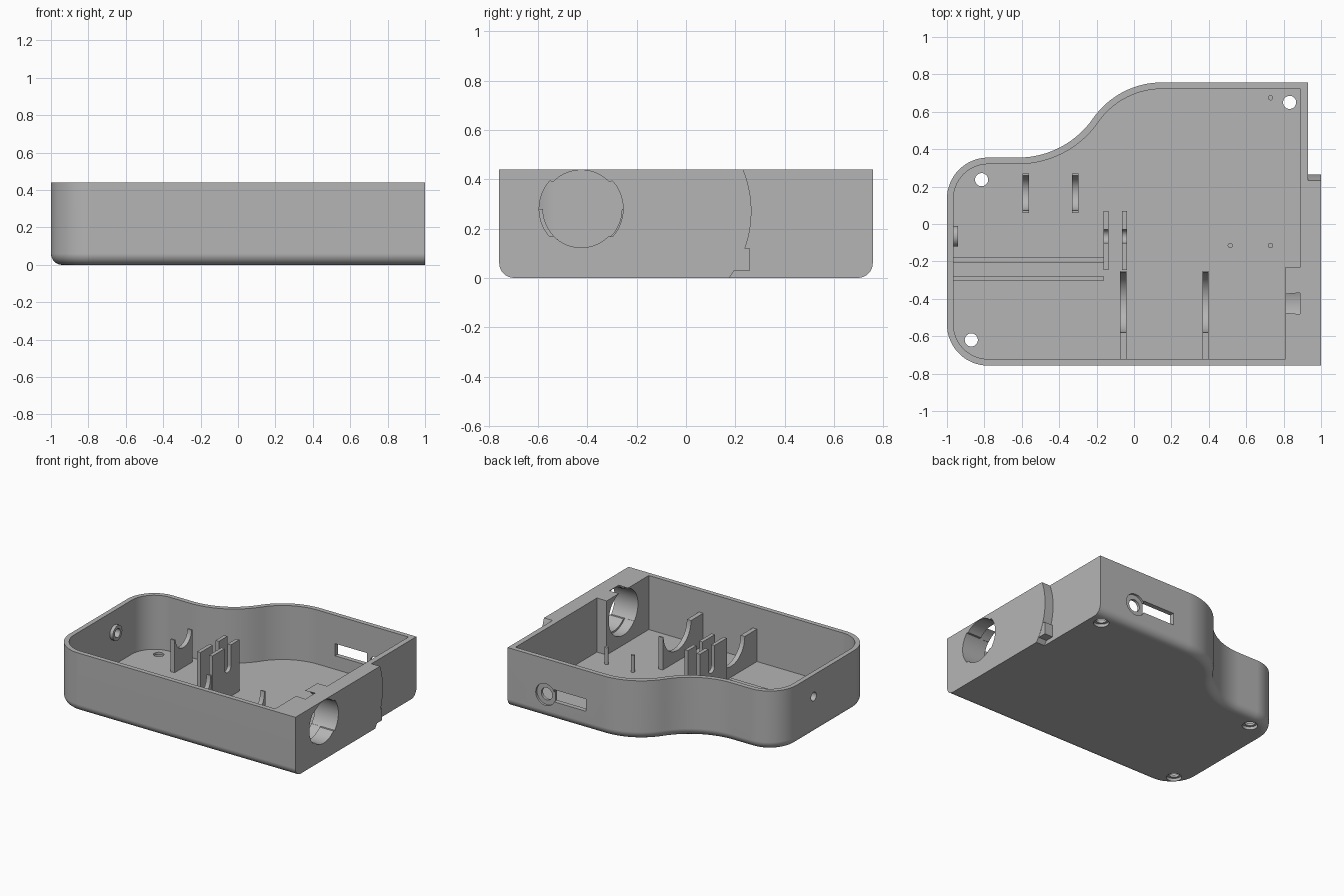
import bpy, bmesh
from math import sin, cos, pi, atan, radians

if "Cube" in bpy.data.objects:
    bpy.data.objects.remove(bpy.data.objects["Cube"])

grey = bpy.data.materials.new("light grey plastic")
grey.use_nodes = True
colour = (0.46, 0.46, 0.46, 1)
grey.diffuse_color = colour
grey.node_tree.nodes["Principled BSDF"].inputs["Base Color"].default_value = colour

HEIGHT, FLOOR, WALL, FILLET = 0.44, 0.04, 0.035, 0.06


def arc(cx, cy, r, a, b, n=16):
    angles = [radians(a + (b - a) * i / n) for i in range(n + 1)]
    return [(cx + r * cos(t), cy + r * sin(t)) for t in angles]


def circle(cx, cy, r, n=40):
    return arc(cx, cy, r, 0, 360, n)[:-1]


def rect(a0, b0, a1, b1):
    return [(a0, b0), (a1, b0), (a1, b1), (a0, b1)]


def place(points, axis, t):
    """Put a 2D profile at distance t along an axis."""
    make = {"x": lambda a, b: (t, a, b), "y": lambda a, b: (a, t, b), "z": lambda a, b: (a, b, t)}
    return [make[axis](a, b) for a, b in points]


def loft(name, layers):
    """Closed solid through a stack of matching outlines."""
    bm = bmesh.new()
    rings = [[bm.verts.new(p) for p in layer] for layer in layers]
    for low, high in zip(rings, rings[1:]):
        for i in range(len(low)):
            j = (i + 1) % len(low)
            bm.faces.new((low[i], low[j], high[j], high[i]))
    bm.faces.new(rings[0][::-1])
    bm.faces.new(rings[-1])
    bmesh.ops.recalc_face_normals(bm, faces=bm.faces)
    mesh = bpy.data.meshes.new(name)
    bm.to_mesh(mesh)
    bm.free()
    mesh.materials.append(grey)
    obj = bpy.data.objects.new(name, mesh)
    bpy.context.collection.objects.link(obj)
    return obj


def prism(name, points, axis, lo, hi):
    return loft(name, [place(points, axis, lo), place(points, axis, hi)])


def combine(target, tool, operation):
    """Apply a boolean and remove the tool."""
    mod = target.modifiers.new("cut", "BOOLEAN")
    mod.operation, mod.solver, mod.object = operation, "EXACT", tool
    graph = bpy.context.evaluated_depsgraph_get()
    mesh = bpy.data.meshes.new_from_object(target.evaluated_get(graph))
    target.modifiers.clear()
    target.data = mesh
    bpy.data.objects.remove(tool)


def smooth(obj):
    bpy.ops.object.select_all(action="DESELECT")
    obj.select_set(True)
    bpy.context.view_layer.objects.active = obj
    bpy.ops.object.shade_smooth_by_angle(angle=radians(30))
    obj.modifiers.new("weighted normals", "WEIGHTED_NORMAL").keep_sharp = True


def outline(d, right):
    """Case outline inset by d, with an S-curve at the back and given right side."""
    x0, x1, y0, y1 = -0.62, 0.15, 0.355, 0.757
    half = atan((y1 - y0) / (x1 - x0))
    total = (x1 - x0) / sin(2 * half)
    r1, r2, turn = total * 0.52, total * 0.48, half * 360 / pi
    return (arc(-0.78, -0.537, 0.22 - d, 180, 270) + right
            + arc(x1, y1 - r2, r2 - d, 90, 90 + turn)
            + arc(x0, y0 + r1, r1 + d, turn - 90, -90)
            + arc(-0.78, y0 - 0.22, 0.22 - d, 90, 180))


# Outer body with a rounded bottom edge and a flat right side
layers = []
for i in range(9):
    t = i / 8 * pi / 2
    d = FILLET * (1 - sin(t))
    side = [(1, d - 0.757), (1, 0.757 - d)]
    layers.append(place(outline(d, side), "z", FILLET * (1 - cos(t))))
layers.append(place(outline(0, [(1, -0.757), (1, 0.757)]), "z", HEIGHT))
case = loft("case_shell", layers)

# Cavity, leaving a thick block around the round opening
lip = 0.757 - WALL
inner = [(0.81, -lip), (0.81, -0.23), (0.89, -0.23), (0.89, lip)]
combine(case, prism("cavity", outline(WALL, inner), "z", FLOOR, 0.6), "DIFFERENCE")

# Step with a curved edge on the right side, and its small catch
edge = arc(-0.185, 0.27, 0.45, -42, 26, 20)
combine(case, prism("step", edge + [(0.9, 0.6), (0.9, -0.1)], "x", 0.93, 1.1), "DIFFERENCE")
combine(case, prism("catch", rect(0.19, 0.03, 0.26, 0.12), "x", 0.91, 0.998), "UNION")

# Bayonet opening: wide inside, narrow outside with two side slots
cy, cz = -0.425, 0.28
bayonet = []
for i in range(96):
    t = 2 * pi * i / 96
    r = 0.17 if abs(sin(t)) < 0.68 else 0.157
    bayonet.append((cy + r * cos(t), cz + r * sin(t)))
combine(case, prism("opening", bayonet, "x", 0.8, 1.1), "DIFFERENCE")
seat = loft("seat", [place(circle(cy, cz, r, 64), "x", x) for x, r in ((0.78, 0.167), (0.888, 0.17))])
combine(case, seat, "DIFFERENCE")

# Round socket with an inner collar on the left wall
combine(case, prism("collar", circle(-0.065, 0.28, 0.055), "x", -0.985, -0.94), "UNION")
combine(case, prism("socket", circle(-0.065, 0.28, 0.032), "x", -1.1, -0.9), "DIFFERENCE")

# Window, dial recess and dial hole in the back wall
combine(case, prism("window", rect(0.29, 0.14, 0.55, 0.23), "y", 0.6, 0.9), "DIFFERENCE")
combine(case, prism("dial_recess", circle(0.62, 0.175, 0.08), "y", 0.742, 0.9), "DIFFERENCE")
combine(case, prism("dial_hole", circle(0.62, 0.175, 0.045), "y", 0.6, 0.9), "DIFFERENCE")

# Counterbored screw holes in the floor
for x, y in ((-0.87, -0.62), (-0.815, 0.237), (0.832, 0.65)):
    combine(case, prism("screw", circle(x, y, 0.035), "z", -0.1, 0.1), "DIFFERENCE")
    combine(case, prism("head", circle(x, y, 0.052), "z", -0.1, 0.022), "DIFFERENCE")
smooth(case)


def cradle(name, x0, x1, y0, y1, top, mid, mid_z, r):
    """Upright plate with a round-bottomed notch."""
    notch = arc(mid, mid_z, r, 0, -180, 24)
    if top > mid_z:
        notch = [(mid + r, top)] + notch + [(mid - r, top)]
    plate = [(y0, 0.03), (y1, 0.03), (y1, top)] + notch + [(y0, top)]
    smooth(prism(name, plate, "x", x0, x1))


# Cradles and forked plates
for i, x in enumerate((-0.075, 0.365)):
    cradle(f"large_cradle_{i + 1}", x, x + 0.034, -0.73, -0.25, 0.28, -0.42, 0.28, 0.16)
for i, x in enumerate((-0.595, -0.332)):
    cradle(f"small_cradle_{i + 1}", x, x + 0.034, 0.06, 0.27, 0.28, 0.165, 0.28, 0.093)
for i, x in enumerate((-0.163, -0.065)):
    cradle(f"forked_plate_{i + 1}", x, x + 0.027, -0.245, 0.07, 0.42, -0.065, 0.265, 0.036)

# Floor rails
for i, y in enumerate((-0.205, -0.305)):
    prism(f"floor_rail_{i + 1}", rect(-0.98, y, -0.162, y + 0.028), "z", 0.03, 0.1)

# Locating pins
for i, (x, y) in enumerate(((0.73, 0.675), (0.73, -0.115), (0.515, -0.115))):
    smooth(prism(f"pin_{i + 1}", circle(x, y, 0.014, 20), "z", 0.03, 0.165))
